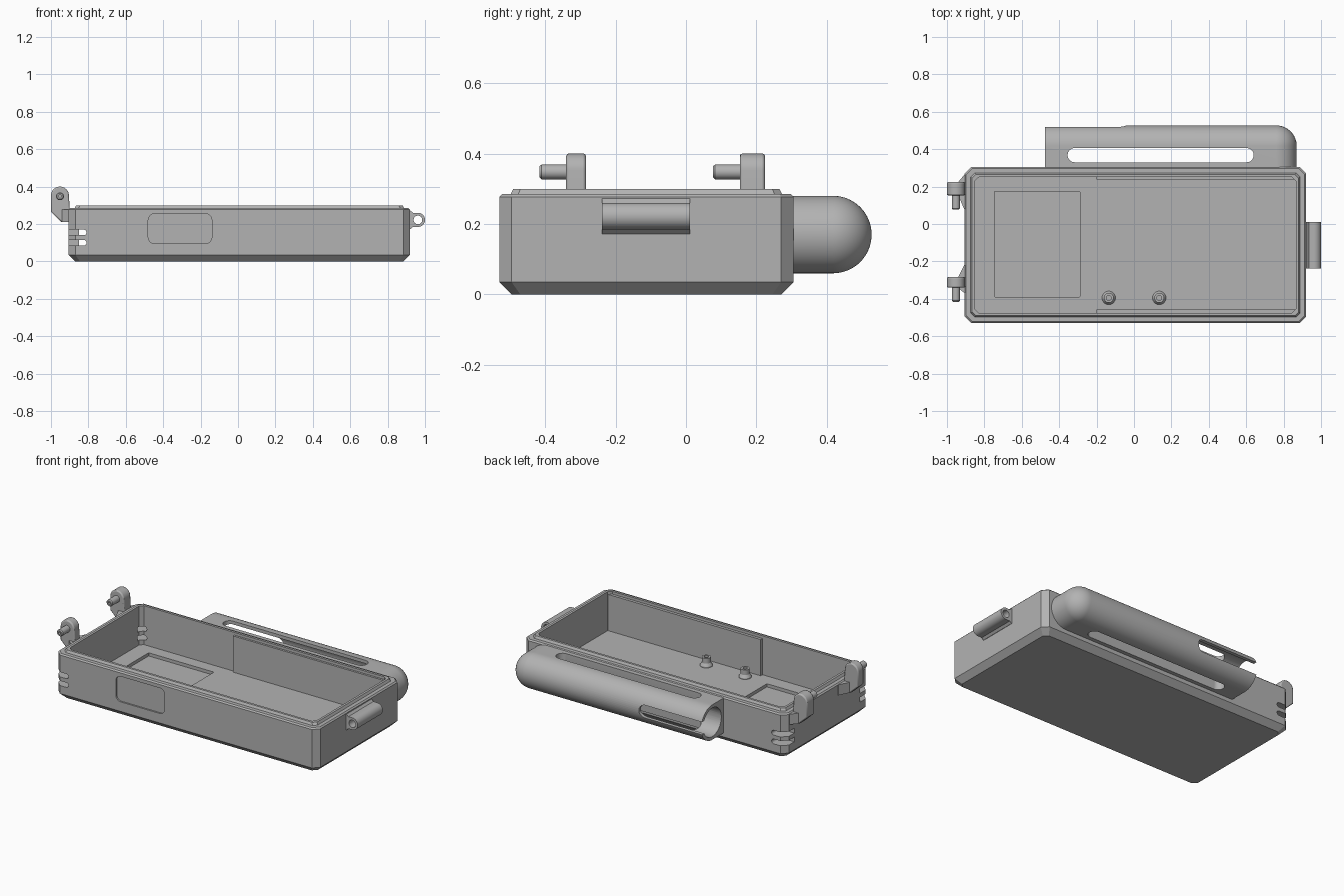
import bpy, bmesh, math

cube = bpy.data.objects.get("Cube")
if cube:
    bpy.data.objects.remove(cube, do_unlink=True)

grey = bpy.data.materials.new("plain_grey")
grey.use_nodes = True
grey.diffuse_color = (0.45, 0.45, 0.45, 1)
grey.node_tree.nodes["Principled BSDF"].inputs["Base Color"].default_value = grey.diffuse_color


# --- helpers ---
def place(axis, u, v, w):
    return {"X": (w, u, v), "Y": (u, w, v), "Z": (u, v, w)}[axis]


def arc(cu, cv, r, a0, a1, n=12):
    angles = [math.radians(a0 + (a1 - a0) * i / n) for i in range(n + 1)]
    return [(cu + r * math.cos(a), cv + r * math.sin(a)) for a in angles]


def rounded(u0, u1, v0, v1, r):
    return (arc(u1 - r, v1 - r, r, 0, 90) + arc(u0 + r, v1 - r, r, 90, 180)
            + arc(u0 + r, v0 + r, r, 180, 270) + arc(u1 - r, v0 + r, r, 270, 360))


def chamfered(u0, u1, v0, v1, c):
    return [(u0 + c, v0), (u1 - c, v0), (u1, v0 + c), (u1, v1 - c),
            (u1 - c, v1), (u0 + c, v1), (u0, v1 - c), (u0, v0 + c)]


def finish(ob):
    bpy.ops.object.select_all(action="DESELECT")
    ob.select_set(True)
    bpy.context.view_layer.objects.active = ob
    bpy.ops.object.shade_smooth_by_angle(angle=math.radians(25))


def loft(name, axis, layers):
    """Skin a stack of (outline, position) layers along an axis and cap it."""
    bm = bmesh.new()
    rings = [[bm.verts.new(place(axis, u, v, w)) for u, v in pts] for pts, w in layers]
    n = len(rings[0])
    for a, b in zip(rings, rings[1:]):
        for i in range(n):
            j = (i + 1) % n
            bm.faces.new((a[i], a[j], b[j], b[i]))
    bm.faces.new(rings[0])
    bm.faces.new(rings[-1])
    bmesh.ops.remove_doubles(bm, verts=bm.verts, dist=0.00002)
    bmesh.ops.recalc_face_normals(bm, faces=bm.faces)
    mesh = bpy.data.meshes.new(name)
    bm.to_mesh(mesh)
    bm.free()
    mesh.materials.append(grey)
    ob = bpy.data.objects.new(name, mesh)
    bpy.context.scene.collection.objects.link(ob)
    finish(ob)
    return ob


def prism(name, axis, pts, w0, w1):
    return loft(name, axis, [(pts, w0), (pts, w1)])


def turned(name, axis, cu, cv, steps):
    """Round part from (radius, position) steps."""
    return loft(name, axis, [(arc(cu, cv, r, 0, 352.5, 47), w) for r, w in steps])


def cut(ob, cutter):
    mod = ob.modifiers.new("cut", "BOOLEAN")
    mod.operation = "DIFFERENCE"
    mod.solver = "EXACT"
    mod.object = cutter
    finish(ob)
    bpy.ops.object.modifier_apply(modifier=mod.name)
    bpy.data.objects.remove(cutter, do_unlink=True)
    finish(ob)


# --- tray with bevelled underside and raised lip ---
def case_outline(inset, c):
    return chamfered(-0.905 + inset, 0.92 - inset, -0.53 + inset, 0.305 - inset, c)


tray = loft("tray", "Z", [
    (case_outline(0.035, 0.025), 0), (case_outline(0, 0.035), 0.035),
    (case_outline(0, 0.035), 0.277), (case_outline(0.008, 0.032), 0.285),
    (case_outline(0.032, 0.022), 0.285), (case_outline(0.04, 0.02), 0.3)])
cut(tray, prism("cavity", "Z", case_outline(0.055, 0.02), 0.055, 0.4))

# shallow floor pocket and front label pocket
cut(tray, prism("floor_pocket", "Z", rounded(-0.745, -0.29, -0.39, 0.175, 0.004), 0.035, 0.1))
cut(tray, prism("front_pocket", "Y", rounded(-0.48, -0.14, 0.095, 0.255, 0.035), -0.6, -0.52))

# paired slots wrapping the left corners
for z in (0.1, 0.155):
    for y0, y1 in ((-0.6, -0.44), (0.215, 0.4)):
        cut(tray, prism("corner_slot", "Y", rounded(-1, -0.81, z - 0.015, z + 0.015, 0.0149), y0, y1))

# thicker wall liners along the right part of the tray
for label, y0, y1 in (("front", -0.48, -0.457), ("back", 0.237, 0.255)):
    prism(label + "_wall_liner", "Z", chamfered(-0.2, 0.87, y0, y1, 0.0005), 0.05, 0.283)

# --- screw posts with holes ---
for label, x in (("left", 0.135), ("right", -0.135)):
    turned(label + "_screw_post", "Z", x, -0.395, [
        (0.036, 0.05), (0.036, 0.062), (0.026, 0.078), (0.026, 0.11),
        (0.013, 0.11), (0.013, 0.07)])

# --- side tube: half-round shell with a domed end ---
R, CX, CY, CZ = 0.11, 0.76, 0.417, 0.17
layers = []
for i in range(33):
    a = math.pi * (i / 32 - 0.5)
    d = R * max(math.cos(a), 0)
    pts = [(-0.475, 0.29), (CX + d, 0.29)] + arc(CX, CY, d, 0, 90, 16) + [(-0.475, CY + d)]
    layers.append((pts, CZ + R * math.sin(a)))
tube = loft("side_tube", "Z", layers)
bore = [(0.09, -0.6)]
for i in range(12):
    a = math.radians(i * 8)
    bore.append((0.09 * math.cos(a), CX + 0.09 * math.sin(a)))
cut(tube, turned("bore", "X", CY, CZ, bore))
cut(tube, prism("long_slot", "Z", rounded(-0.355, 0.64, 0.33, 0.406, 0.0379), -0.1, 0.5))
cut(tube, prism("end_slot", "Y", rounded(-0.7, -0.04, 0.13, 0.21, 0.0399), 0.45, 0.7))

# --- hinge arms, pins and their wall brackets ---
arm = arc(-0.952, 0.352, 0.048, 0, 180, 20) + [
    (-1.0, 0.265), (-0.945, 0.212), (-0.9, 0.212), (-0.9, 0.285)]
for label, y0, y1, low, high in (("front", -0.34, -0.284, 0.03, 0.065),
                                 ("back", 0.153, 0.224, 0.075, 0.04)):
    plate = prism(label + "_hinge_arm", "Y", arm, y0, y1)
    bevel = plate.modifiers.new("soft_edges", "BEVEL")
    bevel.width = 0.007
    bevel.segments = 2
    bevel.limit_method = "ANGLE"
    bevel.angle_limit = math.radians(50)
    turned(label + "_hinge_pin", "Y", -0.952, 0.348, [
        (0.021, y0 + 0.01), (0.021, y0 - 0.07), (0.016, y0 - 0.076),
        (0.008, y0 - 0.076), (0.008, y0 - 0.03)])
    bracket = [(-0.895, y0 - low), (-0.895, y1 + high), (-0.907, y1 + high),
               (-0.94, y1), (-0.94, y0), (-0.907, y0 - low)]
    prism(label + "_hinge_bracket", "Z", bracket, 0.212, 0.278)

# --- latch barrel on the left end ---
barrel = [(0.91, 0.272), (0.922, 0.272), (0.935, 0.26)]
barrel += arc(0.962, 0.222, 0.038, 90, -90, 20)
barrel += [(0.935, 0.184), (0.922, 0.172), (0.91, 0.172)]
latch = prism("latch_barrel", "Y", barrel, -0.238, 0.012)
cut(latch, turned("latch_hole", "Y", 0.962, 0.222, [(0.023, -0.4), (0.023, 0.2)]))
